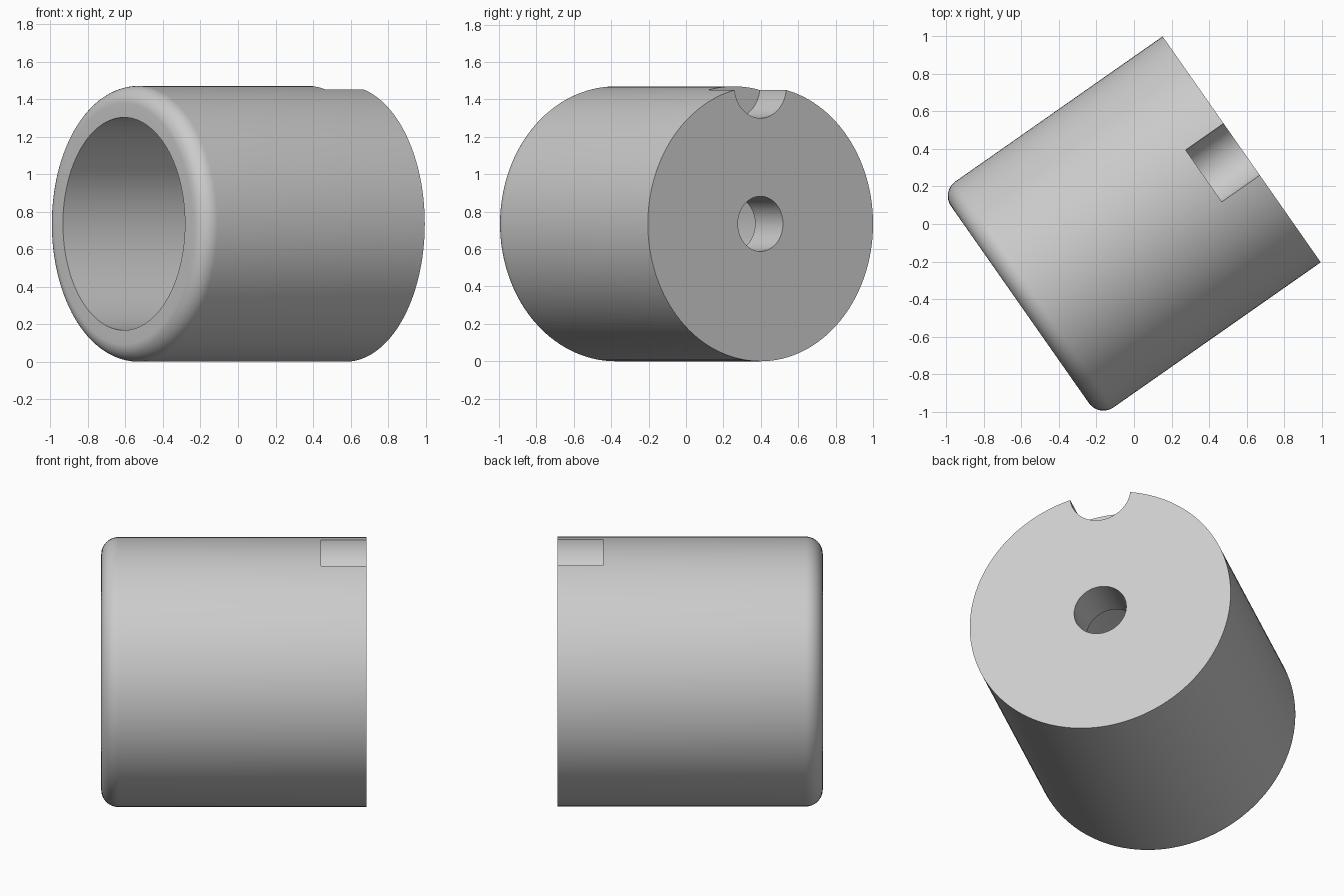
import bpy, bmesh, math
from mathutils import Matrix, Vector

if "Cube" in bpy.data.objects:
    bpy.data.objects.remove(bpy.data.objects["Cube"])

R, BORE, HOLE = 0.735, 0.567, 0.147      # radii
LENGTH, BORE_DEPTH, FILLET = 1.443, 1.183, 0.095
NOTCH_R, NOTCH_LEN = 0.17, 0.247
ANGLE = math.radians(35)
SEGMENTS = 128

# Local frame: axis along +X, open rim at x = 0, closed end at x = LENGTH
axis = Vector((math.cos(ANGLE), math.sin(ANGLE), 0))
rim_centre = Vector((0.574, 0.398, R)) - axis * LENGTH
placement = Matrix.Translation(rim_centre) @ Matrix.Rotation(ANGLE, 4, 'Z')


def finish(name, bm):
    bmesh.ops.recalc_face_normals(bm, faces=bm.faces)
    mesh = bpy.data.meshes.new(name)
    bm.to_mesh(mesh)
    bm.free()
    obj = bpy.data.objects.new(name, mesh)
    bpy.context.collection.objects.link(obj)
    obj.matrix_world = placement
    return obj


# Cup body: lathed section with rounded outer rim, deep bore and centre hole
profile = [(LENGTH, HOLE), (LENGTH, R)]
for i in range(13):
    t = math.radians(90 * i / 12)
    profile.append((FILLET * (1 - math.sin(t)), R - FILLET * (1 - math.cos(t))))
profile[2:] = sorted(profile[2:], key=lambda p: -p[0])
profile += [(0, BORE), (BORE_DEPTH, BORE), (BORE_DEPTH, HOLE)]

bm = bmesh.new()
verts = [bm.verts.new((x, 0, r)) for x, r in profile]
edges = [bm.edges.new((verts[i], verts[(i + 1) % len(verts)])) for i in range(len(verts))]
bmesh.ops.spin(bm, geom=verts + edges, cent=(0, 0, 0), axis=(1, 0, 0),
               angle=math.tau, steps=SEGMENTS)
bmesh.ops.remove_doubles(bm, verts=bm.verts, dist=1e-4)
body = finish("cup_body", bm)

# Half-round notch on the top of the closed end
bm = bmesh.new()
depth = NOTCH_LEN + 0.2
bmesh.ops.create_cone(
    bm, cap_ends=True, segments=64, radius1=NOTCH_R, radius2=NOTCH_R, depth=depth,
    matrix=Matrix.Translation((LENGTH - NOTCH_LEN + depth / 2, 0, R))
    @ Matrix.Rotation(math.pi / 2, 4, 'Y'))
cutter = finish("notch_cutter", bm)
cutter.hide_render = True

mod = body.modifiers.new("notch", 'BOOLEAN')
mod.operation = 'DIFFERENCE'
mod.solver = 'EXACT'
mod.object = cutter
bpy.context.view_layer.objects.active = body
body.select_set(True)
bpy.ops.object.modifier_apply(modifier=mod.name)
bpy.data.objects.remove(cutter)

bpy.ops.object.shade_smooth_by_angle(angle=math.radians(30))
